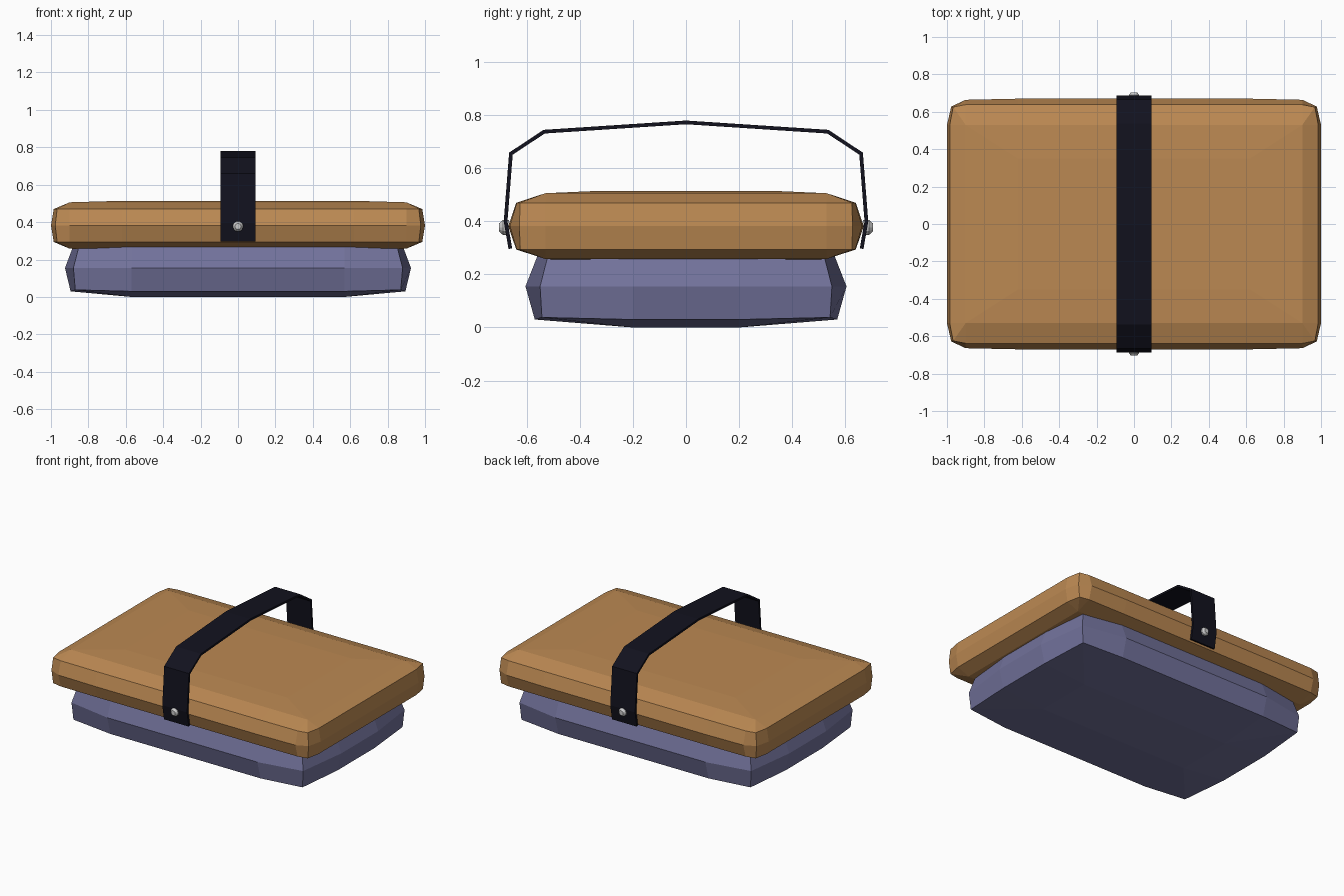
import bpy, bmesh, math
from mathutils import Matrix

if "Cube" in bpy.data.objects:
    bpy.data.objects.remove(bpy.data.objects["Cube"])


def material(name, color):
    m = bpy.data.materials.new(name)
    m.diffuse_color = (*color, 1)
    m.use_nodes = True
    m.node_tree.nodes["Principled BSDF"].inputs["Base Color"].default_value = m.diffuse_color
    return m


def finish(name, bm, mat):
    bmesh.ops.remove_doubles(bm, verts=bm.verts, dist=0.0005)
    bmesh.ops.recalc_face_normals(bm, faces=bm.faces)
    me = bpy.data.meshes.new(name)
    bm.to_mesh(me)
    bm.free()
    me.materials.append(mat)
    ob = bpy.data.objects.new(name, me)
    bpy.context.collection.objects.link(ob)
    return ob


def full_ring(quarter):
    """Mirror a quarter outline (x side to y side) into a closed loop."""
    q = list(quarter)
    r = q + [(-x, y, z) for x, y, z in reversed(q)]
    return r + [(-x, -y, z) for x, y, z in r]


def loft(name, quarters, mat):
    bm = bmesh.new()
    rings = [[bm.verts.new(p) for p in full_ring(q)] for q in quarters]
    n = len(rings[0])
    for a, b in zip(rings, rings[1:]):
        for i in range(n):
            j = (i + 1) % n
            bm.faces.new((a[i], a[j], b[j], b[i]))
    bm.faces.new(rings[0])
    bm.faces.new(rings[-1])
    return finish(name, bm, mat)


wood = material("wood", (0.5, 0.25, 0.085))
slate = material("slate", (0.17, 0.17, 0.33))
leather = material("dark_strap", (0.006, 0.006, 0.013))
metal = material("metal", (0.55, 0.55, 0.53))


# Rounded wooden lid, symmetric about its middle height
def at(z, pts):
    return [(x, y, z) for x, y in pts]


MID = 0.382
inner = [(0.62, 0.35)] * 4
edge = [(0.9, 0.35), (0.9, 0.53), (0.9, 0.53), (0.62, 0.53)]
shoulder = [(0.985, 0.53), (0.967, 0.625), (0.9, 0.638), (0.62, 0.64)]
waist = [(1.0, 0.53), (0.977, 0.628), (0.9, 0.664), (0.62, 0.67)]
edge = [(0.9, 0.53), (0.9, 0.53), (0.9, 0.53), (0.62, 0.53)]
lid = [at(MID + s * h, p) for s, h, p in (
    (-1, 0.132, inner), (-1, 0.124, edge), (-1, 0.088, shoulder), (1, 0, waist),
    (1, 0.088, shoulder), (1, 0.124, edge), (1, 0.132, inner))]
loft("lid", lid, wood)

# Faceted base
loft("base", [
    [(0.57, 0.2, 0.0)] * 3,
    [(0.895, 0.2, 0.03), (0.87, 0.543, 0.038), (0.57, 0.57, 0.03)],
    [(0.925, 0.2, 0.155), (0.88, 0.55, 0.155), (0.57, 0.605, 0.155)],
    [(0.88, 0.2, 0.275), (0.85, 0.52, 0.272), (0.57, 0.558, 0.275)],
    [(0.57, 0.2, 0.31)] * 3,
], slate)

# Strap handle: flat band following a mirrored path
half = [(0.662, 0.297), (0.68, 0.40), (0.66, 0.655), (0.535, 0.738)]
path = [(-y, z) for y, z in half] + [(0, 0.773)] + half[::-1]
bm = bmesh.new()
rows = [[bm.verts.new((x, y, z)) for x in (-0.094, 0.094)] for y, z in path]
for a, b in zip(rows, rows[1:]):
    bm.faces.new((a[0], a[1], b[1], b[0]))
strap = finish("strap_handle", bm, leather)
solid = strap.modifiers.new("thickness", 'SOLIDIFY')
solid.thickness = 0.014
solid.offset = 0
solid.use_even_offset = True

# Domed rivets at both ends of the strap
for side, name in ((-1, "front_rivet"), (1, "back_rivet")):
    bm = bmesh.new()
    for r1, r2, y0, y1 in ((0.028, 0.028, 0.668, 0.69), (0.028, 0.016, 0.69, 0.704)):
        bmesh.ops.create_cone(
            bm, cap_ends=True, segments=12, radius1=r1, radius2=r2, depth=y1 - y0,
            matrix=Matrix.Translation((0, side * (y0 + y1) / 2, 0.377))
            @ Matrix.Rotation(-side * math.pi / 2, 4, 'X'))
    finish(name, bm, metal)
